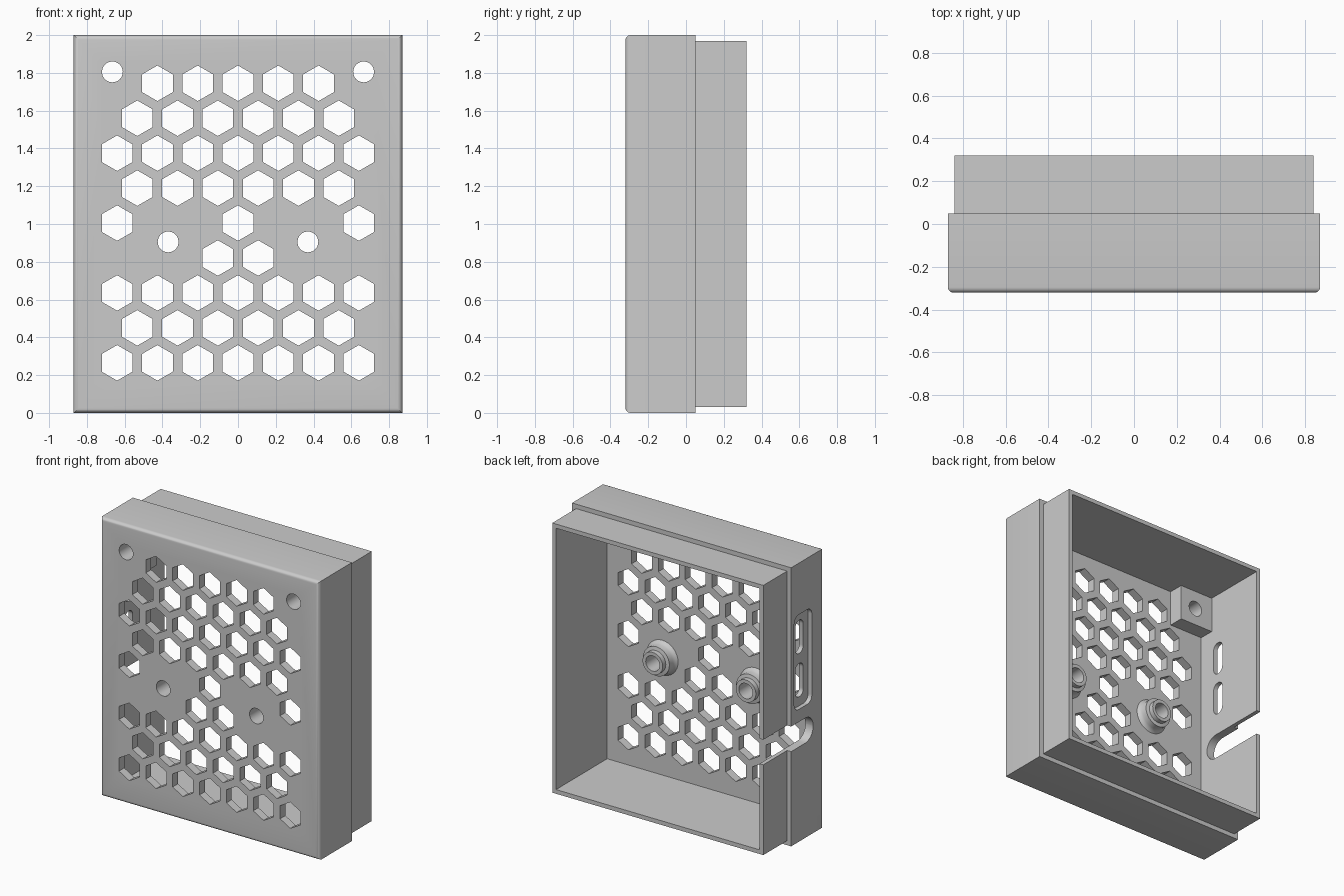
import bpy, bmesh
from math import sin, cos, pi, radians

cube = bpy.data.objects.get("Cube")
if cube:
    bpy.data.objects.remove(cube, do_unlink=True)

grey = bpy.data.materials.new("plain grey")
grey.use_nodes = True
grey.diffuse_color = (0.6, 0.6, 0.6, 1)
grey.node_tree.nodes["Principled BSDF"].inputs["Base Color"].default_value = (0.6, 0.6, 0.6, 1)

FRONT, PANEL, STEP, BACK = -0.32, -0.26, 0.05, 0.32


def finish(name, bm):
    bmesh.ops.recalc_face_normals(bm, faces=bm.faces)
    mesh = bpy.data.meshes.new(name)
    bm.to_mesh(mesh)
    bm.free()
    obj = bpy.data.objects.new(name, mesh)
    bpy.context.collection.objects.link(obj)
    mesh.materials.append(grey)
    return obj


def activate(obj):
    bpy.ops.object.select_all(action='DESELECT')
    obj.select_set(True)
    bpy.context.view_layer.objects.active = obj


def smooth(obj):
    activate(obj)
    bpy.ops.object.shade_smooth_by_angle(angle=radians(35))


def loft(bm, loops, caps=True):
    """Skin a run of equally long point loops."""
    rings = [[bm.verts.new(p) for p in loop] for loop in loops]
    for a, b in zip(rings, rings[1:]):
        for i in range(len(a)):
            j = (i + 1) % len(a)
            bm.faces.new((a[i], a[j], b[j], b[i]))
    if caps:
        bm.faces.new(rings[0])
        bm.faces.new(rings[-1])


def prism_y(bm, pts, lo, hi):
    loft(bm, [[(x, y, z) for x, z in pts] for y in (lo, hi)])


def prism_x(bm, pts, lo, hi):
    loft(bm, [[(x, y, z) for y, z in pts] for x in (lo, hi)])


def disc(cx, cz, r, n, start=0.0):
    return [(cx + r * cos(start + 2 * pi * i / n), cz + r * sin(start + 2 * pi * i / n))
            for i in range(n)]


def rounded(y0, y1, z0, z1, r, n=8):
    """Rounded rectangle outline."""
    pts = []
    for k, (cy, cz) in enumerate(((y1 - r, z1 - r), (y0 + r, z1 - r),
                                  (y0 + r, z0 + r), (y1 - r, z0 + r))):
        for i in range(n + 1):
            a = pi / 2 * (k + i / n)
            pts.append((cy + r * cos(a), cz + r * sin(a)))
    return pts


def cut(obj, bm):
    tool = finish("cutter", bm)
    tool.hide_render = True
    mod = obj.modifiers.new("cut", 'BOOLEAN')
    mod.operation, mod.solver, mod.object = 'DIFFERENCE', 'EXACT', tool
    activate(obj)
    bpy.ops.object.modifier_apply(modifier=mod.name)
    bpy.data.objects.remove(tool, do_unlink=True)


# Shell: rounded front edge, stepped lip at the back, hollow inside
def frame(inset, y):
    x, z = 0.87 - inset, 1 - inset
    return [(-x, y, 1 - z), (x, y, 1 - z), (x, y, 1 + z), (-x, y, 1 + z)]


R = 0.025
edge = [(R * (1 - sin(a)), FRONT + R * (1 - cos(a)))
        for a in (pi / 2 * i / 5 for i in range(6))]
profile = edge + [(0, STEP), (0.032, STEP), (0.032, BACK), (0.062, BACK), (0.062, PANEL)]
bm = bmesh.new()
loft(bm, [frame(i, y) for i, y in profile])
shell = finish("case_shell", bm)

# Hexagon vents: (height step, column positions)
PITCH, ROW = 0.2133, 0.185
odd, even = range(-6, 7, 2), range(-5, 6, 2)
rows = [odd, even, odd, (-1, 1), (-6, 0, 6), even, odd, even, range(-4, 5, 2)]
holes = bmesh.new()
for r, cols in enumerate(rows):
    for c in cols:
        prism_y(holes, disc(c * PITCH / 2, 0.265 + r * ROW, 0.094, 6, pi / 6), -0.4, -0.2)

# Screw holes in the front panel
BOSS, CORNER = (0.37, 0.905), (0.665, 1.805)
for x, z in (BOSS, CORNER):
    for s in (-1, 1):
        prism_y(holes, disc(s * x, z, 0.055, 32), -0.4, -0.2)
cut(shell, holes)

# Side wall: shallow recess, then two slots and a cable notch open to the back
recess = bmesh.new()
prism_x(recess, rounded(-0.185, 0.015, 0.95, 1.63, 0.05), -1, -0.84)
cut(shell, recess)
slots = bmesh.new()
for z in (1.135, 1.445):
    prism_x(slots, rounded(-0.13, -0.04, z - 0.12, z + 0.12, 0.044), -1, -0.7)
prism_x(slots, rounded(-0.2, 0.5, 0.68, 0.86, 0.089), -1, -0.7)
cut(shell, slots)
smooth(shell)

# Stepped screw bosses and corner blocks inside the panel
boss_profile = [(0.055, 0), (0.125, 0), (0.112, 0.012), (0.105, 0.03), (0.105, 0.07),
                (0.08, 0.075), (0.08, 0.11), (0.055, 0.11), (0.055, 0)]
for side, s in (("left", 1), ("right", -1)):
    bm = bmesh.new()
    loft(bm, [[(x, PANEL + h, z) for x, z in disc(s * BOSS[0], BOSS[1], r, 32)]
              for r, h in boss_profile], caps=False)
    bmesh.ops.remove_doubles(bm, verts=bm.verts, dist=1e-5)
    smooth(finish(side + "_screw_boss", bm))

    bm = bmesh.new()
    x0, x1, z0, z1 = s * 0.54, s * 0.81, 1.68, 1.94
    prism_y(bm, [(x0, z0), (x1, z0), (x1, z1), (x0, z1)], PANEL, -0.15)
    block = finish(side + "_corner_block", bm)
    hole = bmesh.new()
    prism_y(hole, disc(s * CORNER[0], CORNER[1], 0.055, 32), -0.4, 0)
    cut(block, hole)
    smooth(block)
